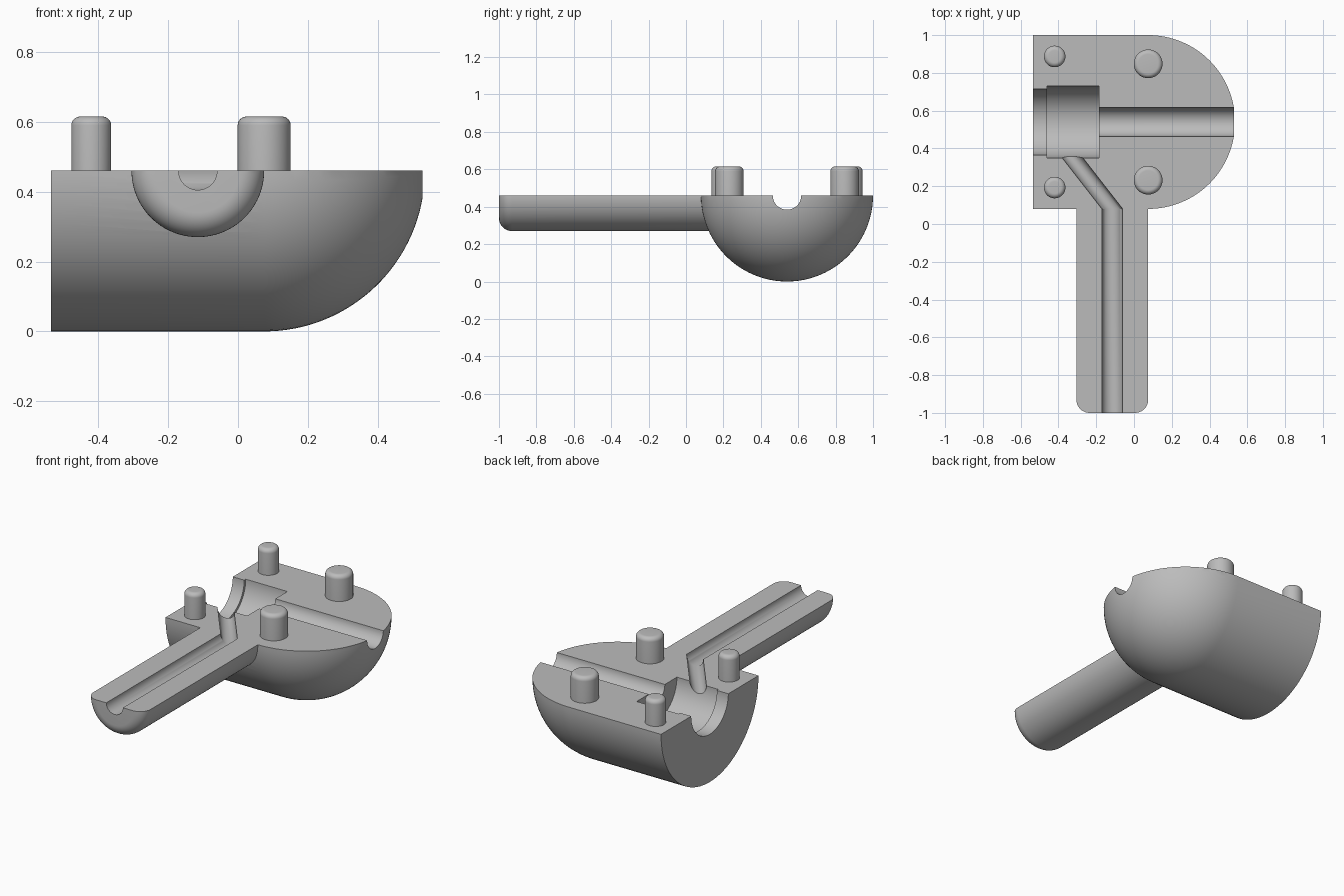
import bpy, bmesh, math
from mathutils import Vector

if "Cube" in bpy.data.objects:
    bpy.data.objects.remove(bpy.data.objects["Cube"])

TOP = 0.46        # height of the flat parting face
AXIS_Y = 0.54     # centre line of the body
STEM_X = -0.115   # centre line of the stem
SIDES = 96

grey = bpy.data.materials.new("plain grey")
grey.use_nodes = True
colour = (0.5, 0.5, 0.5, 1)
grey.diffuse_color = colour
grey.node_tree.nodes["Principled BSDF"].inputs["Base Color"].default_value = colour


def make_object(name, bm):
    bmesh.ops.recalc_face_normals(bm, faces=bm.faces)
    mesh = bpy.data.meshes.new(name)
    bm.to_mesh(mesh)
    bm.free()
    mesh.materials.append(grey)
    obj = bpy.data.objects.new(name, mesh)
    bpy.context.collection.objects.link(obj)
    return obj


def loft(name, rings, axis, sides=SIDES):
    """Solid through circles (centre, radius), all square to one axis."""
    u = Vector((0, 1, 0)) if axis == "X" else Vector((1, 0, 0))
    v = Vector((0, 1, 0)) if axis == "Z" else Vector((0, 0, 1))
    bm = bmesh.new()
    loops = []
    for centre, radius in rings:
        angles = [2 * math.pi * i / sides for i in range(sides)]
        loops.append([bm.verts.new(Vector(centre) + radius * (u * math.cos(a) + v * math.sin(a)))
                      for a in angles])
    for a, b in zip(loops, loops[1:]):
        for i in range(sides):
            j = (i + 1) % sides
            bm.faces.new((a[i], a[j], b[j], b[i]))
    bm.faces.new(loops[0])
    bm.faces.new(loops[-1])
    return make_object(name, bm)


def quarter(steps, start=0.0, end=1.0):
    """Cosine and sine along part of a quarter turn."""
    for i in range(steps + 1):
        a = math.pi / 2 * (start + (end - start) * i / steps)
        yield math.cos(a), math.sin(a)


def combine(target, other, operation):
    mod = target.modifiers.new(operation, "BOOLEAN")
    mod.operation = operation
    mod.solver = "EXACT"
    mod.object = other
    bpy.context.view_layer.objects.active = target
    bpy.ops.object.modifier_apply(modifier=mod.name)
    bpy.data.objects.remove(other)


def smooth(obj):
    bpy.ops.object.select_all(action="DESELECT")
    obj.select_set(True)
    bpy.context.view_layer.objects.active = obj
    bpy.ops.object.shade_smooth_by_angle(angle=math.radians(30))


# Body: cylinder with a domed end
rings = [((-0.535, AXIS_Y, TOP), 0.46)]
rings += [((0.075 + 0.46 * s, AXIS_Y, TOP), 0.46 * c) for c, s in quarter(32, 0, 0.985)]
body = loft("mould_half", rings, "X")

# Stem with a rounded end
FILLET = 0.07
rings = [((STEM_X, -1 + FILLET * (1 - c), TOP), 0.19 - FILLET + FILLET * s)
         for c, s in quarter(10)][::1]
rings.append(((STEM_X, 0.3, TOP), 0.19))
combine(body, loft("stem", rings, "Y"), "UNION")

# Slice off everything above the parting face
bm = bmesh.new()
bmesh.ops.create_cube(bm, size=4)
bmesh.ops.translate(bm, verts=bm.verts, vec=(0, 0, TOP + 2))
combine(body, make_object("upper_cutter", bm), "DIFFERENCE")

# Stepped socket and narrow bore along the body
cutters = [(-0.6, -0.4, 0.175), (-0.46, -0.185, 0.19), (-0.3, 0.7, 0.076)]
for x0, x1, radius in cutters:
    bore = loft("bore_cutter", [((x0, AXIS_Y, TOP), radius), ((x1, AXIS_Y, TOP), radius)], "X")
    combine(body, bore, "DIFFERENCE")

# Bent channel from the stem to the socket
path = [(STEM_X, -1.1), (STEM_X, 0.08), (-0.38, 0.42)]
channel = loft("channel_cutter", [((x, y, TOP), 0.055) for x, y in path], "Y", 48)
combine(body, channel, "DIFFERENCE")
smooth(body)

# Locating pegs with rounded tops
PEG_TOP, ROUND = 0.615, 0.025
for size, x, offset, radius in (("small", -0.42, 0.347, 0.057), ("large", 0.075, 0.308, 0.076)):
    for side, sign in (("front", -1), ("back", 1)):
        y = AXIS_Y + sign * offset
        rings = [((x, y, TOP - 0.02), radius)]
        rings += [((x, y, PEG_TOP - ROUND + ROUND * s), radius - ROUND + ROUND * c)
                  for c, s in quarter(8)]
        smooth(loft(f"{size}_peg_{side}", rings, "Z", 48))
